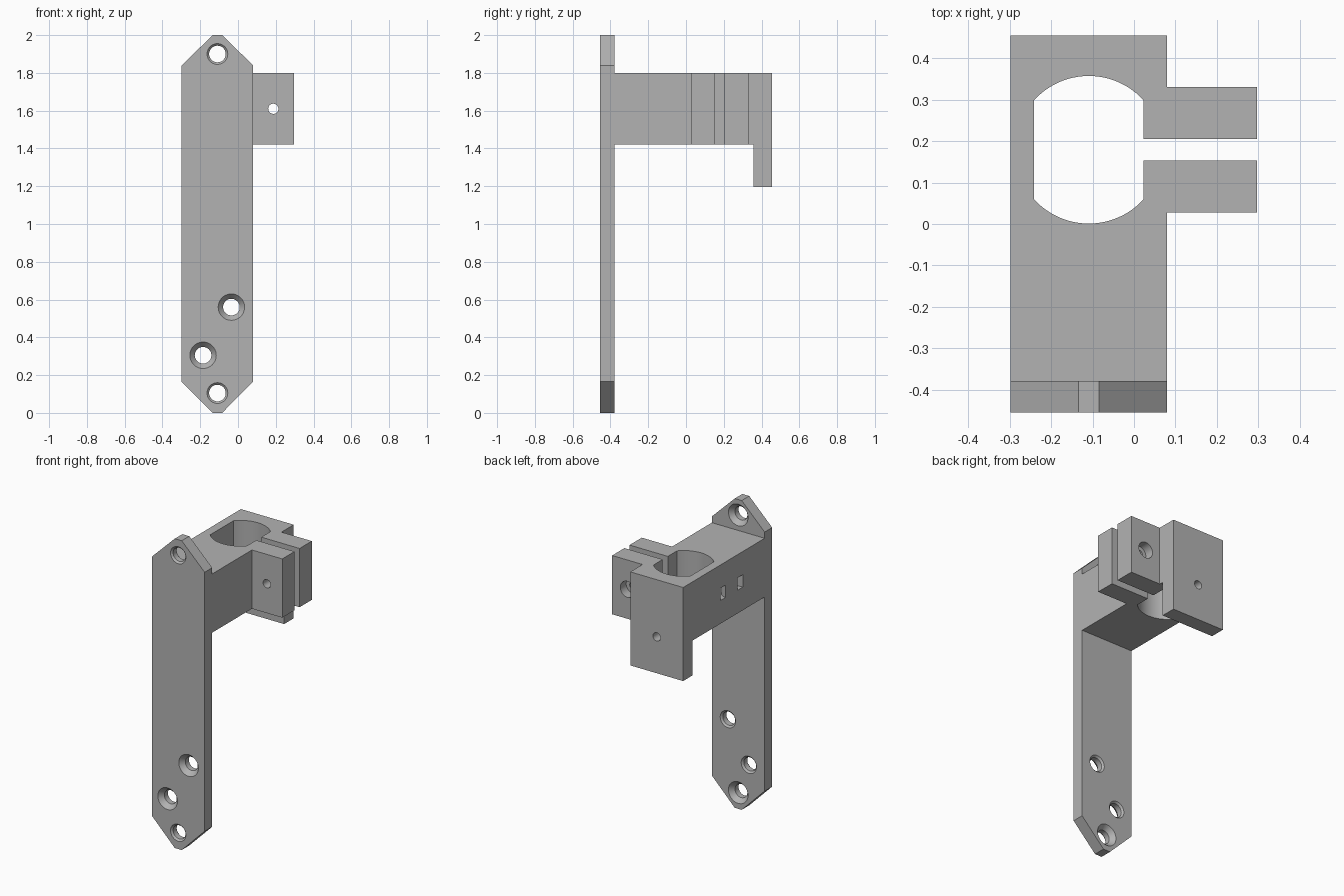
import bpy, bmesh, math
from mathutils import Matrix, Vector

cube = bpy.data.objects.get("Cube")
if cube:
    bpy.data.objects.remove(cube)

grey = bpy.data.materials.new("plain grey")
grey.use_nodes = True
COLOUR = (0.45, 0.45, 0.45, 1)
grey.diffuse_color = COLOUR
grey.node_tree.nodes["Principled BSDF"].inputs["Base Color"].default_value = COLOUR

LEFT, RIGHT, MID = -0.298, 0.08, -0.109
FRONT, PLATE_BACK, BACK = -0.455, -0.378, 0.455
LOW, HIGH = 1.42, 1.80


def finish(name, bm):
    bmesh.ops.recalc_face_normals(bm, faces=bm.faces)
    mesh = bpy.data.meshes.new(name)
    bm.to_mesh(mesh)
    bm.free()
    mesh.materials.append(grey)
    obj = bpy.data.objects.new(name, mesh)
    bpy.context.collection.objects.link(obj)
    return obj


def prism(name, points, direction):
    """Extrude a closed outline along a vector."""
    bm = bmesh.new()
    face = bm.faces.new([bm.verts.new(p) for p in points])
    out = bmesh.ops.extrude_face_region(bm, geom=[face])
    verts = [g for g in out["geom"] if isinstance(g, bmesh.types.BMVert)]
    bmesh.ops.translate(bm, vec=direction, verts=verts)
    return finish(name, bm)


def box(name, x0, x1, y0, y1, z0, z1):
    return prism(name, [(x0, y0, z0), (x1, y0, z0), (x1, y1, z0), (x0, y1, z0)],
                 (0, 0, z1 - z0))


def lathe_y(name, x, z, profile, sides=40):
    """Turn (y, radius) steps about an axis running front to back."""
    bm = bmesh.new()
    rings = []
    for y, r in profile:
        angles = [2 * math.pi * i / sides for i in range(sides)]
        rings.append([bm.verts.new((x + r * math.cos(a), y, z + r * math.sin(a)))
                      for a in angles])
    for a, b in zip(rings, rings[1:]):
        for i in range(sides):
            j = (i + 1) % sides
            bm.faces.new((a[i], a[j], b[j], b[i]))
    bm.faces.new(rings[0])
    bm.faces.new(rings[-1])
    return finish(name, bm)


def boolean(target, tool, operation):
    mod = target.modifiers.new(tool.name, "BOOLEAN")
    mod.object = tool
    mod.operation = operation
    mod.solver = "EXACT"
    bpy.context.view_layer.objects.active = target
    bpy.ops.object.modifier_apply(modifier=mod.name)
    bpy.data.objects.remove(tool)


# Clamp arm: block outline whose slit opens into the flat-sided bore
BORE_Y, BORE_R, HALF_FLAT = 0.179, 0.178, 0.132
SLIT = (0.153, 0.205)
EAR = (0.028, 0.33)
TIP, SLIT_X = 0.297, MID + HALF_FLAT
flat_angle = math.acos(HALF_FLAT / BORE_R)


def arc(start, end, steps=24):
    for i in range(steps + 1):
        a = start + (end - start) * i / steps
        yield (MID + BORE_R * math.cos(a), BORE_Y + BORE_R * math.sin(a))


outline = [(LEFT, PLATE_BACK - 0.02), (RIGHT, PLATE_BACK - 0.02), (RIGHT, EAR[0]),
           (TIP, EAR[0]), (TIP, SLIT[0]), (SLIT_X, SLIT[0])]
outline += arc(-flat_angle, flat_angle - math.pi)
outline += arc(math.pi - flat_angle, flat_angle)
outline += [(SLIT_X, SLIT[1]), (TIP, SLIT[1]), (TIP, EAR[1]), (RIGHT, EAR[1]),
            (RIGHT, BACK), (LEFT, BACK)]
bracket = prism("bracket", [(x, y, LOW) for x, y in outline], (0, 0, HIGH - LOW))

# Long mounting plate with pointed ends
half = [(RIGHT, 0.165), (RIGHT, 1.84), (MID + 0.025, 2.0)]
right_side = [(MID + 0.025, 0)] + half
left_side = [(2 * MID - x, z) for x, z in reversed(right_side)]
plate = prism("mounting_plate", [(x, FRONT, z) for x, z in right_side + left_side],
              (0, PLATE_BACK - FRONT, 0))
boolean(bracket, plate, "UNION")

# Hanging tab at the back
tab = box("back_tab", LEFT, RIGHT, 0.357, BACK, 1.195, LOW + 0.02)
boolean(bracket, tab, "UNION")

# Plate holes: wide countersink on one side, small bevel on the other
WIDE, NARROW, BEVEL = 0.07, 0.044, 0.055
steps = [(-0.01, WIDE), (0, WIDE), (0.03, NARROW), (0.066, NARROW),
         (0.077, BEVEL), (0.09, BEVEL)]
for x, z, from_front in [(MID, 1.90, False), (MID, 0.105, False),
                         (-0.035, 0.56, True), (-0.185, 0.305, True)]:
    profile = [(FRONT + d if from_front else PLATE_BACK - d, r) for d, r in steps]
    boolean(bracket, lathe_y("plate_hole", x, z, profile), "DIFFERENCE")

# Clamp screw hole with a counterbore in the rear ear
screw = [(0, 0.027), (0.27, 0.027), (0.27, 0.052), (0.4, 0.052)]
boolean(bracket, lathe_y("clamp_hole", 0.187, 1.61, screw), "DIFFERENCE")

# Small hole through the tab
boolean(bracket, lathe_y("tab_hole", MID, 1.43, [(0.3, 0.027), (0.5, 0.027)]), "DIFFERENCE")

# Curved tie channel entering and leaving the right side
bm = bmesh.new()
tie_y = -0.04
corners = [(0.06, 1.57), (0.115, 1.57), (0.115, 1.65), (0.06, 1.65)]
loop = [bm.verts.new((LEFT + r, tie_y, z)) for r, z in corners]
edges = [bm.edges.new((loop[i], loop[(i + 1) % 4])) for i in range(4)]
bmesh.ops.spin(bm, geom=loop + edges, cent=(LEFT, tie_y, 0), axis=(0, 0, 1),
               angle=2 * math.pi, steps=48, use_merge=True)
bmesh.ops.remove_doubles(bm, verts=bm.verts, dist=0.0001)
boolean(bracket, finish("tie_channel", bm), "DIFFERENCE")

# Smooth the round walls only
bpy.ops.object.select_all(action="DESELECT")
bracket.select_set(True)
bpy.context.view_layer.objects.active = bracket
bpy.ops.object.shade_smooth_by_angle(angle=math.radians(20))
